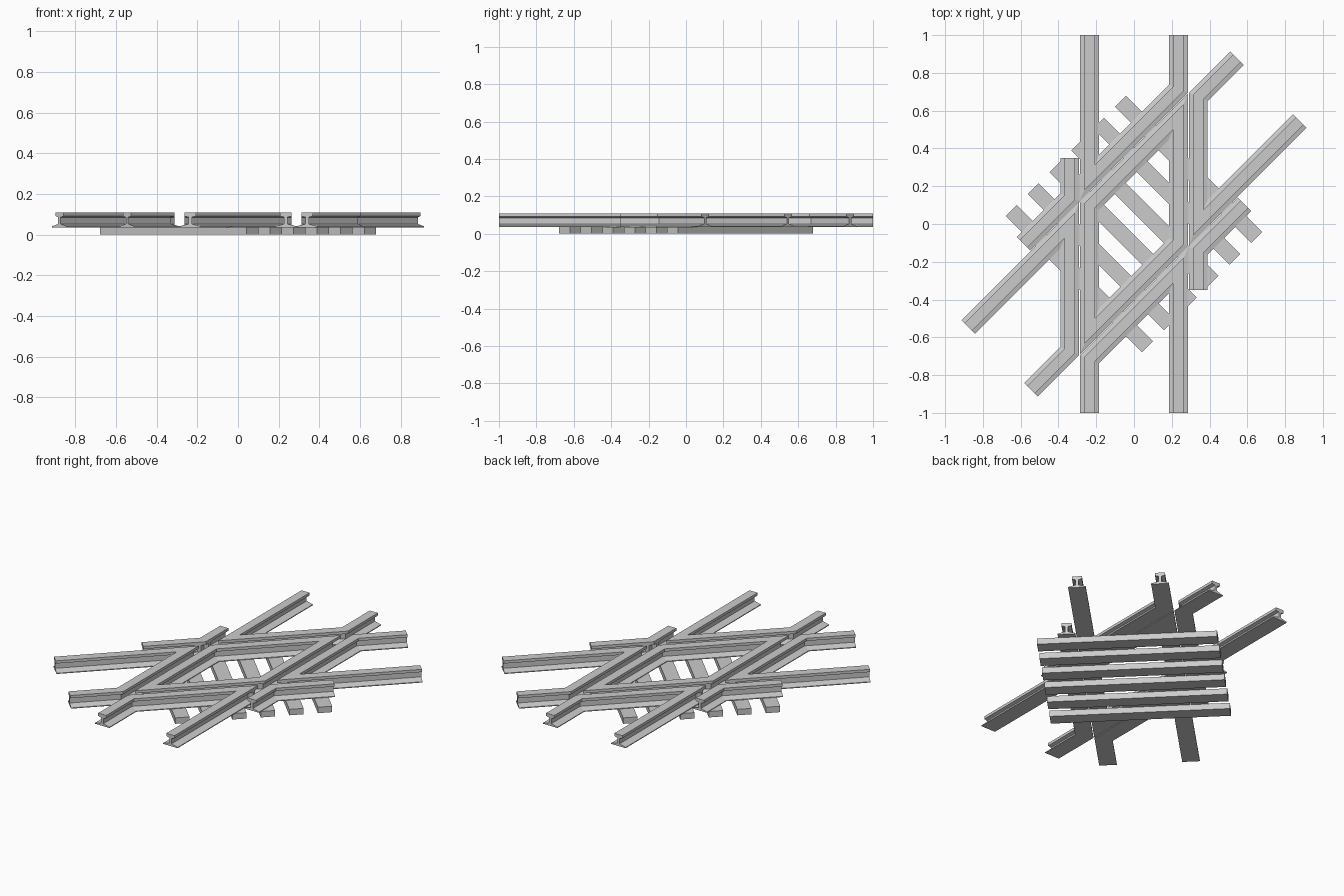
import bpy, bmesh, math
from mathutils import Vector

if "Cube" in bpy.data.objects:
    bpy.data.objects.remove(bpy.data.objects["Cube"])

# Cross-section of a flat-bottomed rail: foot, web, head
RAIL = [(-.05, .036), (.05, .036), (.05, .041), (.008, .052), (.008, .085), (.028, .091),
        (.028, .108), (-.028, .108), (-.028, .091), (-.008, .085), (-.008, .052), (-.05, .041)]
# Cross-section of the wheel-flange groove, V-shaped to follow the rail feet
GROOVE = [(-.0245, .047), (0, .041), (.0245, .047), (.0245, .15), (-.0245, .15)]

G = .235          # half gauge to rail centre
W = .340          # offset of the wing rails
R2 = math.sqrt(2)
S45 = math.sqrt(.5)


def diag(along, left):
    """Point on the 45-degree track, measured along it and to its left."""
    return ((along - left) * S45, (along + left) * S45)


def sweep(name, profile, path, closed=False):
    """Sweep a profile along a flat path with mitred corners."""
    pts = [Vector(p) for p in path]
    n = len(pts)
    bm = bmesh.new()
    rings = []
    for i, p in enumerate(pts):
        dirs = []
        if closed or i > 0:
            dirs.append((p - pts[i - 1]).normalized())
        if closed or i < n - 1:
            dirs.append((pts[(i + 1) % n] - p).normalized())
        norms = [Vector((d.y, -d.x)) for d in dirs]
        m = sum(norms, Vector((0, 0))).normalized()
        m = m / m.dot(norms[0])
        rings.append([bm.verts.new((p.x + m.x * u, p.y + m.y * u, z)) for u, z in profile])
    k = len(profile)
    for i in range(n if closed else n - 1):
        a, b = rings[i], rings[(i + 1) % n]
        for j in range(k):
            bm.faces.new((a[j], a[(j + 1) % k], b[(j + 1) % k], b[j]))
    if not closed:
        bm.faces.new(rings[0])
        bm.faces.new(rings[-1])
    bmesh.ops.recalc_face_normals(bm, faces=bm.faces)
    me = bpy.data.meshes.new(name)
    bm.to_mesh(me)
    bm.free()
    ob = bpy.data.objects.new(name, me)
    bpy.context.collection.objects.link(ob)
    return ob


def cut(ob, cutter):
    cutter.hide_render = True
    cutter.hide_set(True)
    mod = ob.modifiers.new("flange_groove", 'BOOLEAN')
    mod.operation = 'DIFFERENCE'
    mod.solver = 'EXACT'
    mod.object = cutter


# Closed diamond of inner rails
a, b = G * R2 + G, G * R2 - G
sweep("inner_diamond_rail", RAIL, [(-G, -a), (-G, b), (G, a), (G, -b)], closed=True)

# Outer rails: one half, then the same turned 180 degrees
for s, side in ((1, "left"), (-1, "right")):
    def turn(path):
        return [(x * s, y * s) for x, y in path]

    mid = (G + W) / 2
    groove_v = sweep(side + "_straight_groove_cutter", GROOVE, turn([(-mid, -1.2), (-mid, 1.2)]))
    groove_d = sweep(side + "_diagonal_groove_cutter", GROOVE, turn([diag(-1.2, mid), diag(1.2, mid)]))

    # Wing rail: straight, then bent onto the diagonal track
    wing = sweep(side + "_wing_rail", RAIL,
                 turn([(-W, .35), (-W, -W + -G * R2), diag(-1.007, -G)]))
    cut(wing, groove_d)

    # Guard rail: diagonal, then bent onto the straight track
    guard = sweep(side + "_guard_rail", RAIL,
                  turn([diag(-.487, W), (G, G + W * R2), (G, 1)]))
    cut(guard, groove_v)

    # Running rails that butt against the guard and wing rails
    sweep(side + "_straight_running_rail", RAIL, turn([(-G, 1), (-G, W * R2 - G)]))
    sweep(side + "_diagonal_running_rail", RAIL,
          turn([diag(-1.007, G), (-W, -W + G * R2)]))

# Sleepers, laid square to the diagonal track
TIE = [(-.041, 0), (.041, 0), (.041, .037), (-.041, .037)]
for i in range(6):
    t = (i - 2.5) * .1635
    sweep(f"sleeper_{i + 1}", TIE, [diag(t, -.51), diag(t, .51)])
